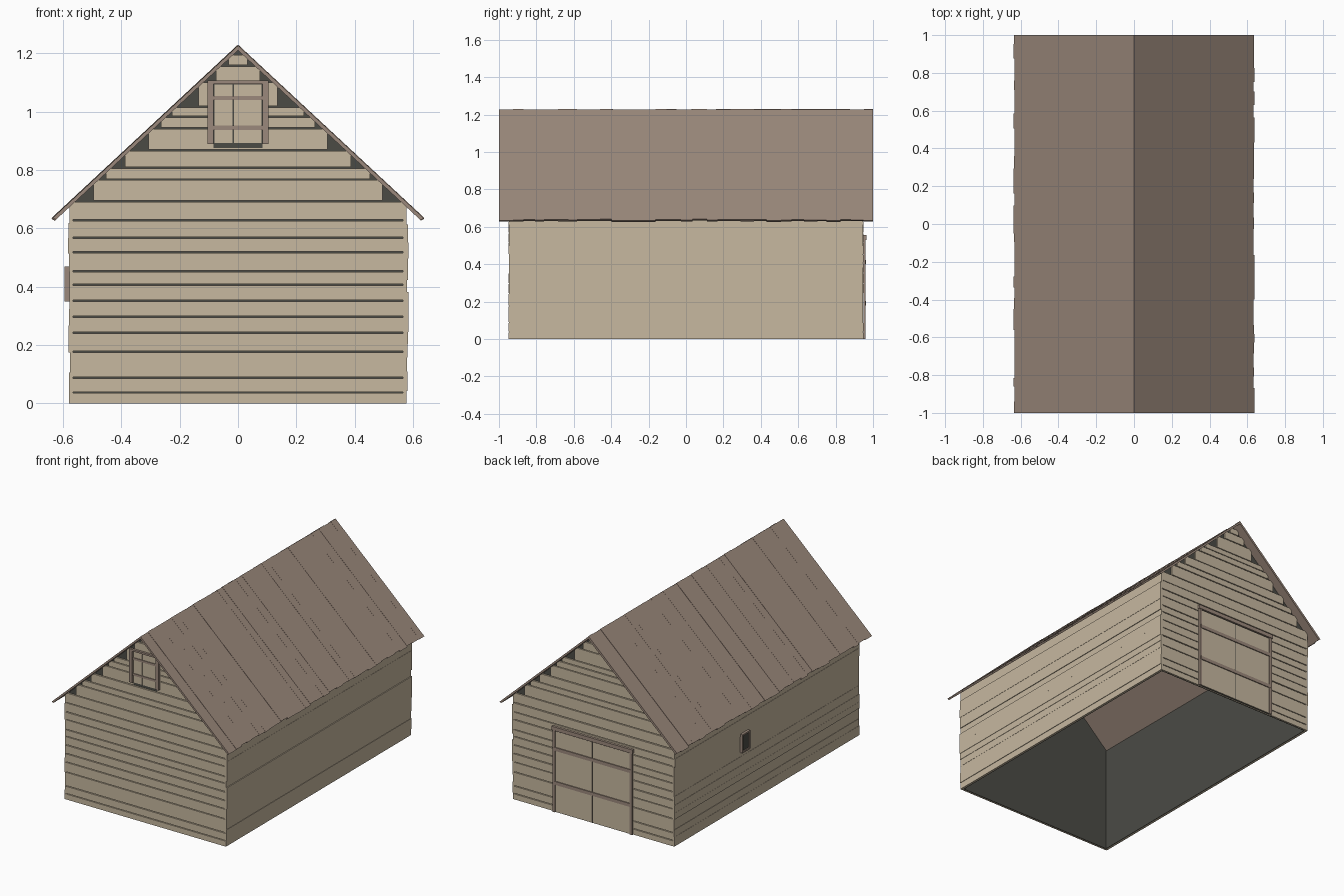
import bpy, bmesh, random
from mathutils import Vector

random.seed(4)
cube = bpy.data.objects.get("Cube")
if cube:
    bpy.data.objects.remove(cube)


def material(name, rgb):
    mat = bpy.data.materials.new(name)
    mat.use_nodes = True
    color = (*rgb, 1)
    mat.diffuse_color = color
    bsdf = mat.node_tree.nodes["Principled BSDF"]
    bsdf.inputs["Base Color"].default_value = color
    bsdf.inputs["Roughness"].default_value = 0.9
    return mat


TAN = material("pale wood", (0.57, 0.48, 0.35))
BROWN = material("brown wood", (0.33, 0.25, 0.20))
DARK = material("dark interior", (0.07, 0.07, 0.06))

HALF_W, HALF_L, APEX, SLOPE = 0.575, 0.95, 1.23, 0.93
UNDER = APEX - 0.02          # underside of the ridge


def prism(bm, points, offset):
    """Extrude a flat polygon along an offset."""
    face = bm.faces.new([bm.verts.new(p) for p in points])
    result = bmesh.ops.extrude_face_region(bm, geom=[face], use_keep_orig=True)
    verts = [v for v in result["geom"] if isinstance(v, bmesh.types.BMVert)]
    bmesh.ops.translate(bm, verts=verts, vec=Vector(offset))


def build(name, mat, prisms):
    bm = bmesh.new()
    for points, offset in prisms:
        prism(bm, points, offset)
    bmesh.ops.recalc_face_normals(bm, faces=bm.faces)
    mesh = bpy.data.meshes.new(name)
    bm.to_mesh(mesh)
    bm.free()
    mesh.materials.append(mat)
    obj = bpy.data.objects.new(name, mesh)
    bpy.context.collection.objects.link(obj)
    return obj


def plate(x0, x1, z0, z1, y, depth):
    """Board on a gable wall, pushed out along y."""
    return [(x0, y, z0), (x1, y, z0), (x1, y, z1), (x0, y, z1)], (0, depth, 0)


def roof_half(z):
    return (UNDER - z) / SLOPE


# Gable planks, stepped under the roof with clipped upper corners
rows = [0, .04, .09, .18, .245, .30, .355, .41, .455, .52, .57, .63,
        .695, .77, .81, .87, .945, .985, 1.02, 1.105, 1.16, 1.2]


def gable_planks(side):
    planks = []
    for z0, z1 in zip(rows, rows[1:]):
        top = z1 - 0.005
        w = min(HALF_W, roof_half(z1) + 0.022)
        wt = min(w, roof_half(top))
        clip = min(top, UNDER - SLOPE * w)
        half = [(w, z0), (w, clip)]
        if wt < w:
            half.append((wt, top))
        outline = half + [(-x, z) for x, z in reversed(half)]
        y = side * (HALF_L - 0.012)
        depth = side * (0.012 - random.uniform(0, 0.003))
        planks.append(([(x, y, z) for x, z in outline], (0, depth, 0)))
    return planks


build("front_wall_planks", TAN, gable_planks(-1))
build("back_wall_planks", TAN, gable_planks(1))


# Side wall planks of uneven thickness
def side_planks(side):
    planks, z = [], 0.0
    while z < 0.675:
        top = z + random.uniform(0.04, 0.075)
        if top > 0.65:
            top = 0.675
        x, y = side * 0.565, HALF_L - 0.003
        ring = [(x, -y, z), (x, y, z), (x, y, top), (x, -y, top)]
        planks.append((ring, (side * random.uniform(0.011, 0.02), 0, 0)))
        z = top
    return planks


build("right_wall_planks", TAN, side_planks(-1))
build("left_wall_planks", TAN, side_planks(1))

# Dark lining, open at the bottom
lining = []
for s in (-1, 1):
    w, y = 0.566, s * (HALF_L - 0.013)
    eave = UNDER - SLOPE * w
    gable = [(-w, 0), (w, 0), (w, eave), (0, UNDER), (-w, eave)]
    lining.append(([(x, y, z) for x, z in gable], (0, -s * 0.004, 0)))
    x, y = s * w, abs(y)
    lining.append(([(x, -y, 0), (x, y, 0), (x, y, eave), (x, -y, eave)],
                   (-s * 0.004, 0, 0)))
build("inner_lining", DARK, lining)


# Roof boards running from ridge to eave, with uneven ends and heights
def roof_boards(side):
    boards, y = [], -1.0
    while y < 1.0:
        end = y + random.uniform(0.045, 0.08)
        if end > 0.96:
            end = 1.0
        lift = random.uniform(-0.004, 0.0)
        reach = 0.637 + random.uniform(-0.005, 0.002)
        apex = APEX + lift
        outline = [(0, apex), (reach, apex - SLOPE * reach),
                   (reach - 0.011, UNDER - SLOPE * (reach - 0.011)),
                   (0, UNDER)]
        boards.append(([(side * x, y, z) for x, z in outline],
                       (0, end - y, 0)))
        y = end
    return boards


build("roof_right", BROWN, roof_boards(-1))
build("roof_left", BROWN, roof_boards(1))

# Loft hatch on the front gable
F = -HALF_L + 0.002
build("hatch_opening", DARK, [plate(-.084, .084, .875, 1.1, F, -.004)])
build("hatch_boards", TAN, [plate(-.08, -.018, .892, 1.093, F, -.009),
                            plate(-.013, .08, .892, 1.093, F, -.009)])
build("hatch_frame", BROWN, [plate(-.105, -.084, .89, 1.107, F, -.016),
                             plate(.084, .104, .89, 1.107, F, -.016),
                             plate(-.084, .084, 1.095, 1.107, F, -.016)])
build("hatch_hinges", BROWN, [plate(-.084, .084, z, z + .014, F, -.013)
                              for z in (.938, 1.04)])

# Double doors on the back gable
B = HALF_L - 0.002
build("door_opening", DARK, [plate(-.27, .27, 0, .53, B, .004)])
build("doors", TAN, [plate(-.265, -.003, .003, .525, B, .008),
                     plate(.003, .265, .003, .525, B, .008)])
build("door_frame", BROWN, [plate(-.285, -.268, 0, .53, B, .012),
                            plate(.268, .285, 0, .53, B, .012),
                            plate(-.29, .29, .53, .555, B, .016)])
build("door_rails", BROWN, [plate(-.275, .275, z, z + .022, B, .014)
                            for z in (.18, .40)])

# Small framed vent on one long wall
def side_plate(y0, y1, z0, z1, depth):
    x = -0.575
    return [(x, y0, z0), (x, y1, z0), (x, y1, z1), (x, y0, z1)], (-depth, 0, 0)


build("vent_opening", DARK, [side_plate(.2, .26, .36, .46, .013)])
build("vent_frame", BROWN, [side_plate(.19, .2, .35, .47, .02),
                            side_plate(.26, .27, .35, .47, .02),
                            side_plate(.19, .27, .46, .47, .02),
                            side_plate(.19, .27, .35, .36, .02)])
